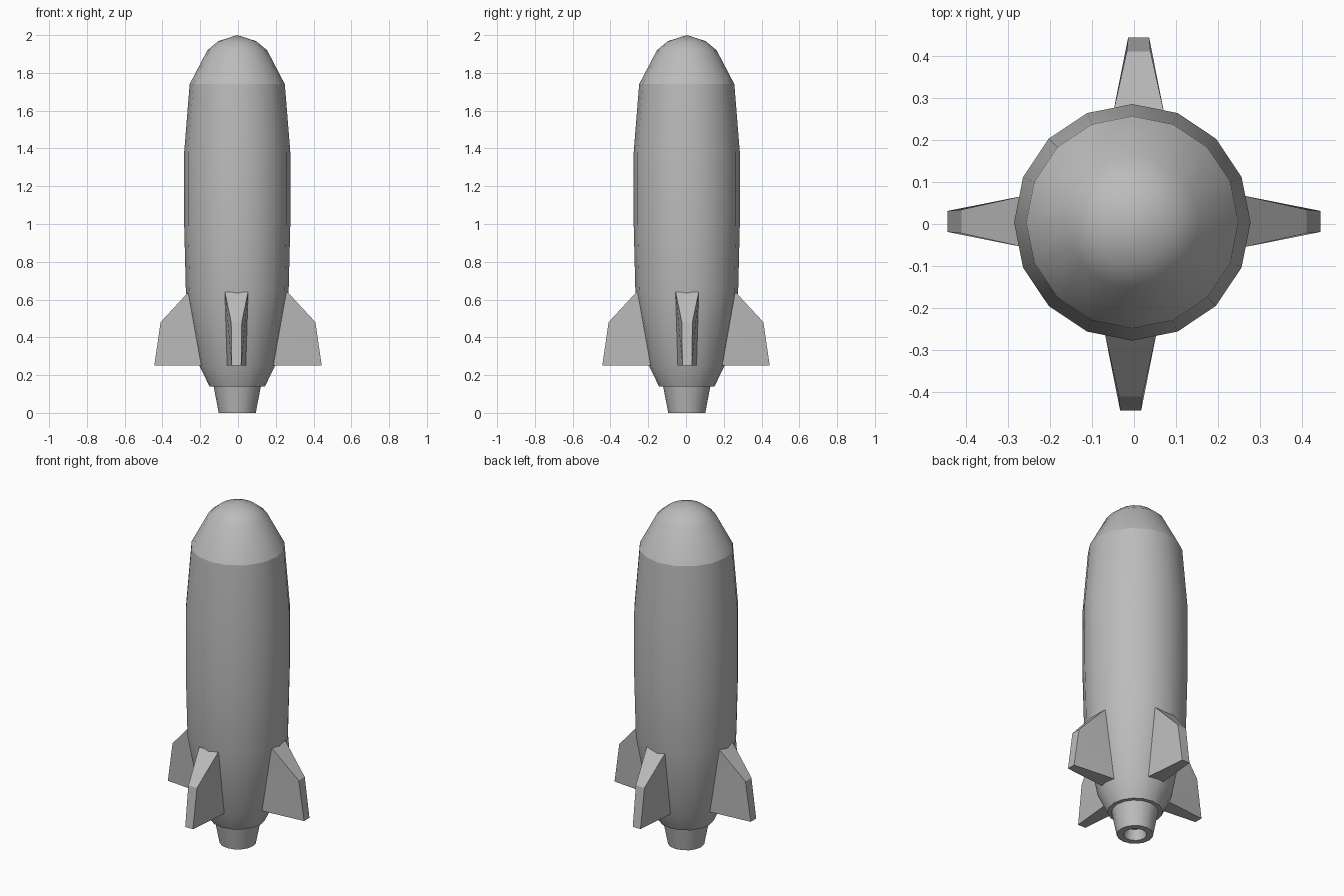
import bpy, bmesh, math
from mathutils import Matrix, Vector

if "Cube" in bpy.data.objects:
    bpy.data.objects.remove(bpy.data.objects["Cube"])

SIDES = 16
CENTRE = Vector((-0.004, 0.004, 0))

grey = bpy.data.materials.new("plain grey")
grey.use_nodes = True
grey.diffuse_color = (0.5, 0.5, 0.5, 1)
grey.node_tree.nodes["Principled BSDF"].inputs["Base Color"].default_value = (0.5, 0.5, 0.5, 1)


def finish(name, bm, angle):
    bmesh.ops.remove_doubles(bm, verts=bm.verts, dist=1e-5)
    bmesh.ops.recalc_face_normals(bm, faces=bm.faces)
    mesh = bpy.data.meshes.new(name)
    bm.to_mesh(mesh)
    bm.free()
    mesh.materials.append(grey)
    obj = bpy.data.objects.new(name, mesh)
    bpy.context.collection.objects.link(obj)
    bpy.ops.object.select_all(action="DESELECT")
    obj.select_set(True)
    bpy.context.view_layer.objects.active = obj
    bpy.ops.object.shade_smooth_by_angle(angle=math.radians(angle))
    return obj


def lathe(name, profile, angle=40):
    """Spin (radius, height) points round the upright axis."""
    bm = bmesh.new()
    verts = [bm.verts.new(CENTRE + Vector((r, 0, z))) for r, z in profile]
    edges = [bm.edges.new(pair) for pair in zip(verts, verts[1:])]
    bmesh.ops.spin(bm, geom=verts + edges, cent=CENTRE, axis=(0, 0, 1),
                   angle=math.tau, steps=SIDES, use_duplicate=False)
    return finish(name, bm, angle)


# Hull, nose and hollow exhaust nozzle
lathe("hull", [(0.252, 1.74), (0.281, 1.38), (0.281, 1.0), (0.272, 0.64),
               (0.2, 0.25), (0.147, 0.14), (0, 0.14)])
lathe("nose_cone", [(0, 2.0), (0.1, 1.968), (0.158, 1.92), (0.252, 1.74)])
lathe("nozzle", [(0.125, 0.14), (0.098, 0), (0.062, 0), (0.05, 0.06), (0, 0.06)])


def fin(name, turn, offset):
    """Tapered fin: thick root inside the hull, thin swept tip."""
    # (distance out, half thickness, height)
    outline = [(0.16, 0.066, 0.64), (0.262, 0.061, 0.64), (0.41, 0.028, 0.48),
               (0.443, 0.025, 0.25), (0.16, 0.052, 0.25)]
    bm = bmesh.new()
    sides = [[bm.verts.new((x, s * t, z)) for x, t, z in outline] for s in (-1, 1)]
    # root stays a separate panel so the blade tapers cleanly
    for row in sides:
        bm.faces.new((row[0], row[1], row[4]))
        bm.faces.new(row[1:])
    for i in range(len(outline)):
        j = (i + 1) % len(outline)
        bm.faces.new((sides[0][i], sides[0][j], sides[1][j], sides[1][i]))
    bm.transform(Matrix.Translation(offset) @ Matrix.Rotation(math.radians(turn), 4, "Z"))
    return finish(name, bm, 30)


# Four fins
fin("left_fin", 0, (0, 0.006, 0))
fin("back_fin", 90, (0.011, 0, 0))
fin("right_fin", 180, (0, 0.006, 0))
fin("front_fin", 270, (-0.008, 0, 0))
